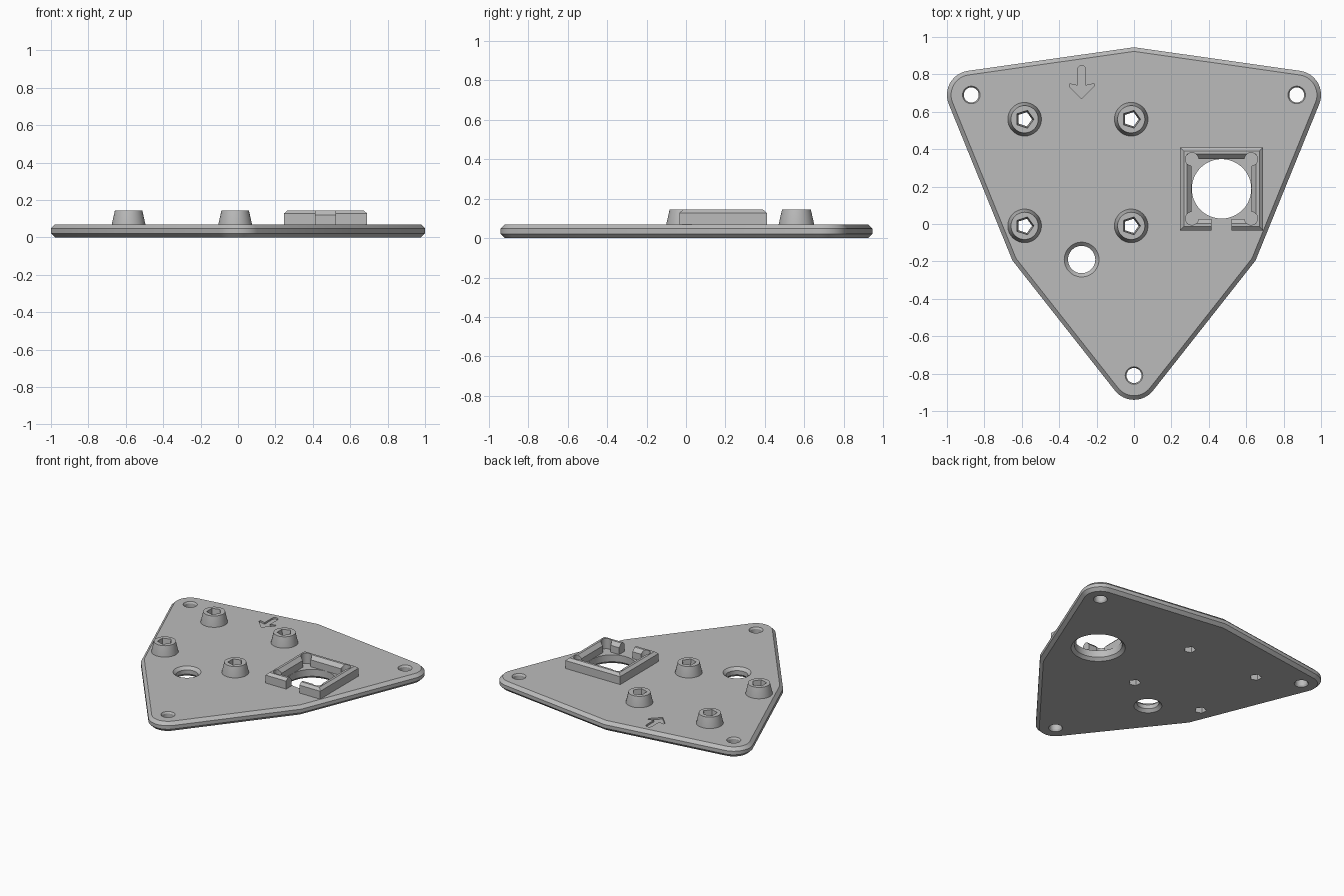
import bpy, bmesh
from math import radians, sin, cos, pi, sqrt

if "Cube" in bpy.data.objects:
    bpy.data.objects.remove(bpy.data.objects["Cube"], do_unlink=True)

grey = bpy.data.materials.new("plain grey")
grey.use_nodes = True
grey.diffuse_color = (0.5, 0.5, 0.5, 1)
grey.node_tree.nodes["Principled BSDF"].inputs["Base Color"].default_value = (0.5, 0.5, 0.5, 1)

T = 0.07      # plate thickness
TOP = 0.145   # top of bosses and frame


def finish(name, bm):
    bmesh.ops.recalc_face_normals(bm, faces=bm.faces)
    me = bpy.data.meshes.new(name)
    bm.to_mesh(me)
    bm.free()
    me.materials.append(grey)
    ob = bpy.data.objects.new(name, me)
    bpy.context.collection.objects.link(ob)
    return ob


def lathe(name, x, y, profile, sides=48, turn=0.0):
    """Closed solid from stacked rings of (radius, z)."""
    bm = bmesh.new()
    rings = []
    for r, z in profile:
        angles = [turn + 2 * pi * i / sides for i in range(sides)]
        rings.append([bm.verts.new((x + r * cos(a), y + r * sin(a), z)) for a in angles])
    for lo, hi in zip(rings, rings[1:]):
        for i in range(sides):
            j = (i + 1) % sides
            bm.faces.new((lo[i], lo[j], hi[j], hi[i]))
    bm.faces.new(rings[0])
    bm.faces.new(rings[-1])
    return finish(name, bm)


def square(name, x, y, profile):
    return lathe(name, x, y, [(r * sqrt(2), z) for r, z in profile], 4, pi / 4)


def prism(name, outline, z0, z1, chamfer=0):
    bm = bmesh.new()
    base = bm.faces.new([bm.verts.new((x, y, z0)) for x, y in outline])
    up = bmesh.ops.extrude_face_region(bm, geom=[base])["geom"]
    bmesh.ops.translate(bm, vec=(0, 0, z1 - z0),
                        verts=[v for v in up if isinstance(v, bmesh.types.BMVert)])
    if chamfer:
        rims = [e for e in bm.edges if abs(e.verts[0].co.z - e.verts[1].co.z) < 1e-5]
        bmesh.ops.bevel(bm, geom=rims, offset=chamfer, offset_type='OFFSET',
                        segments=1, affect='EDGES')
    return finish(name, bm)


def cut(ob, cutters):
    for c in cutters:
        mod = ob.modifiers.new("cut", 'BOOLEAN')
        mod.operation, mod.solver, mod.object = 'DIFFERENCE', 'EXACT', c
    bpy.context.view_layer.update()
    deps = bpy.context.evaluated_depsgraph_get()
    me = bpy.data.meshes.new_from_object(ob.evaluated_get(deps))
    ob.modifiers.clear()
    ob.data = me


def arc(cx, cy, r, a0, a1, n=16):
    steps = [radians(a0 + (a1 - a0) * i / n) for i in range(n + 1)]
    return [(cx + r * cos(a), cy + r * sin(a)) for a in steps]


def hole(x, y, r, top, bottom, depth):
    """Through-hole cutter, flared at both faces."""
    return lathe("hole_cutter", x, y, [(bottom, -0.05), (bottom, 0), (r, depth),
                                       (r, T - depth), (top, T), (top, T + 0.05)])


# Plate with rounded corners and chamfered rims
right = [(0.65, -0.195)] + arc(0.87, 0.69, 0.13, -22, 82)
left = [(-x, y) for x, y in reversed(right)]
outline = arc(0, -0.81, 0.13, -142, -38) + right + [(0, 0.945)] + left
plate = prism("base_plate", outline, 0, T, 0.022)

# Mounting holes, cable hole and the large round opening
FX, FY = 0.468, 0.188
cutters = [hole(x, y, 0.04, 0.047, 0.047, 0.012)
           for x, y in ((-0.87, 0.69), (0.87, 0.69), (0, -0.81))]
cutters.append(hole(-0.28, -0.19, 0.073, 0.093, 0.093, 0.02))
cutters.append(hole(FX, FY, 0.159, 0.159, 0.18, 0.02))

# Engraved arrow
AX = -0.28
half = [(0.022, 0.74), (0.065, 0.75), (0.065, 0.735)]
arrow = ([(AX, 0.67)] + [(AX + x, y) for x, y in reversed(half)]
         + arc(AX, 0.825, 0.022, 0, 180, 10) + [(AX - x, y) for x, y in half])
cutters.append(prism("arrow_cutter", arrow, T - 0.012, T + 0.03))

# Tapered bosses with five-sided screw holes
bosses = []
for x in (-0.585, -0.015):
    for y in (-0.01, 0.56):
        screw = lathe("screw_cutter", x, y, [(0.04, -0.03), (0.04, T), (0.05, TOP), (0.05, TOP + 0.03)], 5)
        boss = lathe("screw_boss", x, y, [(0.09, T - 0.005), (0.09, T), (0.073, TOP)])
        cut(boss, [screw])
        bosses.append(boss)
        cutters.append(screw)
cut(plate, cutters)

# Square frame with chamfered walls, corner reliefs and a front notch
frame = square("square_frame", FX, FY, [(0.222, T - 0.005), (0.222, 0.128), (0.202, TOP)])
frame_cutters = [square("pocket_cutter", FX, FY, [(0.16, 0), (0.16, 0.12), (0.2, 0.16), (0.2, 0.2)])]
for sx in (-1, 1):
    for sy in (-1, 1):
        frame_cutters.append(lathe("relief_cutter", FX + sx * 0.158, FY + sy * 0.158,
                                   [(0.035, 0.01), (0.035, 0.22)], 32))
frame_cutters.append(square("notch_cutter", FX, FY - 0.2, [(0.054, 0.02), (0.054, 0.25)]))
cut(frame, frame_cutters)

for c in set(cutters + frame_cutters):
    bpy.data.objects.remove(c, do_unlink=True)

# Smooth curved walls, crisp edges
bpy.ops.object.select_all(action='DESELECT')
for ob in [plate, frame] + bosses:
    ob.select_set(True)
bpy.context.view_layer.objects.active = plate
bpy.ops.object.shade_smooth_by_angle(angle=radians(25))
